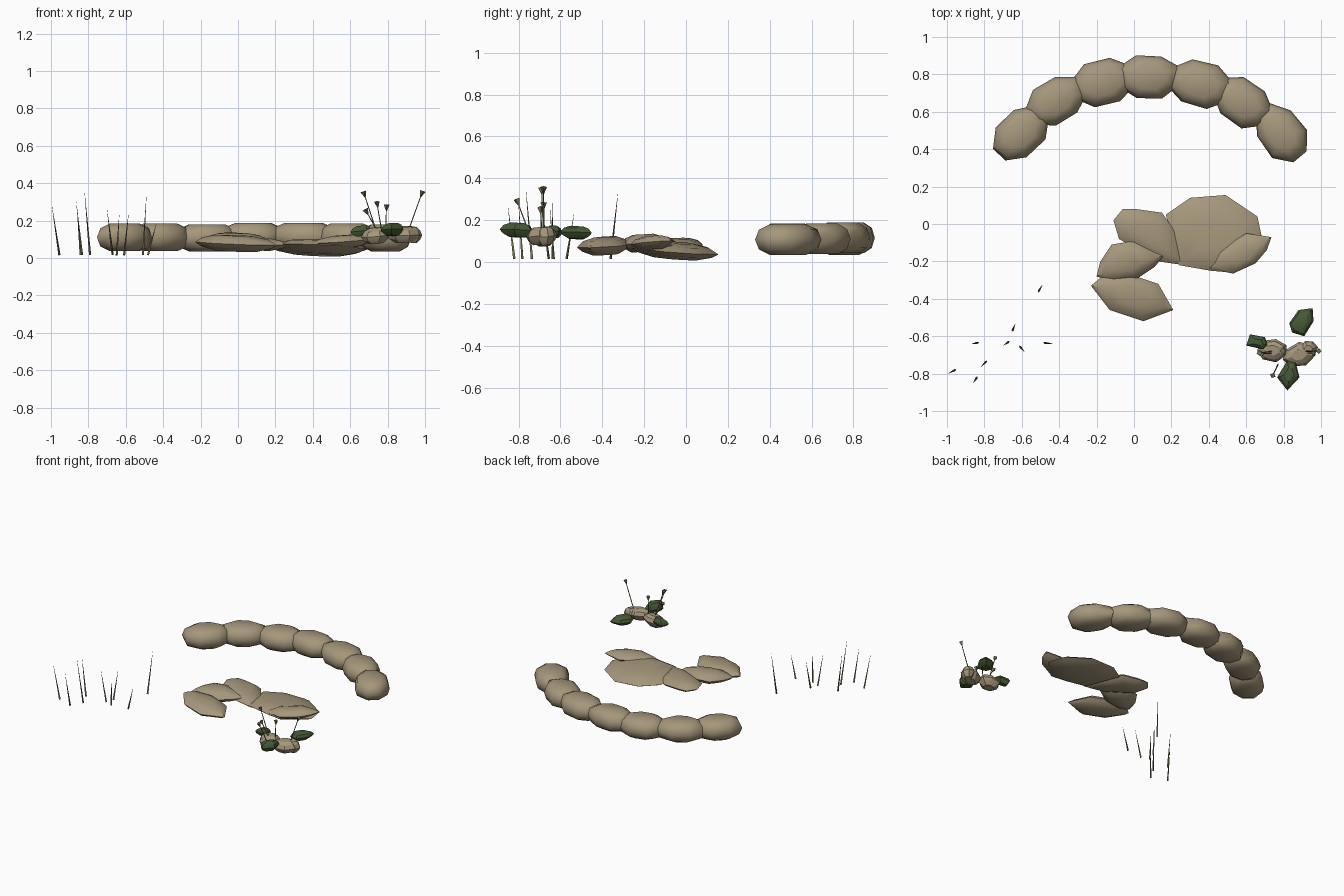
import bpy, bmesh, math, random
from mathutils import Vector

random.seed(4)
cube = bpy.data.objects.get("Cube")
if cube:
    bpy.data.objects.remove(cube)


def material(name, rgb):
    m = bpy.data.materials.new(name)
    m.use_nodes = True
    m.diffuse_color = (*rgb, 1)
    m.node_tree.nodes["Principled BSDF"].inputs["Base Color"].default_value = (*rgb, 1)
    return m


STONE = material("tan stone", (0.38, 0.31, 0.20))
LEAF = material("dark leaf green", (0.06, 0.10, 0.035))
REED = material("olive reed", (0.17, 0.17, 0.08))


def finish(name, bm, mat, angle):
    bmesh.ops.recalc_face_normals(bm, faces=bm.faces)
    mesh = bpy.data.meshes.new(name)
    bm.to_mesh(mesh)
    bm.free()
    mesh.materials.append(mat)
    ob = bpy.data.objects.new(name, mesh)
    bpy.context.collection.objects.link(ob)
    bpy.ops.object.select_all(action='DESELECT')
    ob.select_set(True)
    bpy.context.view_layer.objects.active = ob
    if angle:
        bpy.ops.object.shade_smooth_by_angle(angle=math.radians(angle))
    return ob


LENS = [(0.5, -1), (0.85, -0.5), (1, 0), (0.8, 0.65), (0.45, 1)]
ROUND = [(0.55, -1), (0.88, -0.65), (1, 0), (0.88, 0.65), (0.55, 1)]


def stone(name, outline, z, half, slope=(0, 0), rings=LENS, mat=STONE, angle=42):
    """Closed stone: the outline repeated at several scales and heights."""
    bm = bmesh.new()
    cx = sum(p[0] for p in outline) / len(outline)
    cy = sum(p[1] for p in outline) / len(outline)
    loops = []
    for scale, level in rings:
        loop = []
        for x, y in outline:
            dx, dy = (x - cx) * scale, (y - cy) * scale
            h = z + half * level + slope[0] * dx + slope[1] * dy
            loop.append(bm.verts.new((cx + dx, cy + dy, h)))
        loops.append(loop)
    n = len(outline)
    for a, b in zip(loops, loops[1:]):
        for i in range(n):
            j = (i + 1) % n
            bm.faces.new((a[i], a[j], b[j], b[i]))
    bm.faces.new(loops[0])
    bm.faces.new(loops[-1])
    return finish(name, bm, mat, angle)


def spike(name, start, end, r1, r2, sides=3):
    """Thin tapered stalk between two points."""
    a, b = Vector(start), Vector(end)
    bm = bmesh.new()
    bmesh.ops.create_cone(bm, cap_ends=True, segments=sides,
                          radius1=r1, radius2=r2, depth=(b - a).length)
    turn = (b - a).to_track_quat('Z', 'Y')
    for v in bm.verts:
        v.co = turn @ v.co + (a + b) / 2
    return finish(name, bm, REED, 0)


def oval(cx, cy, rx, ry, turn, n=8, wobble=0.06):
    """Boxy rounded outline turned about its centre."""
    pts = []
    for i in range(n):
        t = 2 * math.pi * (i + 0.5) / n
        k = 1.06 + random.uniform(-wobble, wobble)
        x, y = rx * k * math.cos(t), ry * k * math.sin(t)
        c, s = math.cos(turn), math.sin(turn)
        pts.append((cx + x * c - y * s, cy + x * s + y * c))
    return pts


# Curved border of rounded stones
border = [(-0.61, 0.485, 46, 0.11), (-0.42, 0.655, 32, 0.11), (-0.17, 0.755, 14, 0.107),
          (0.08, 0.785, 0, 0.115), (0.35, 0.75, -15, 0.115), (0.58, 0.65, -33, 0.11),
          (0.79, 0.485, -52, 0.107)]
for i, (x, y, deg, z) in enumerate(border):
    stone(f"border_stone_{i + 1}", oval(x, y, 0.17, 0.118, math.radians(deg)),
          z, 0.073, rings=ROUND, angle=48)

# Flat paving stones
stone("large_flat_stone", [(0.17, 0.05), (0.30, 0.14), (0.49, 0.155), (0.66, 0.04),
      (0.69, -0.10), (0.53, -0.26), (0.41, -0.25), (0.24, -0.22)],
      0.055, 0.038, (-0.04, -0.08))
stone("inner_flat_stone", [(-0.11, 0.02), (-0.06, 0.08), (0.01, 0.08), (0.15, 0.06),
      (0.22, -0.04), (0.27, -0.22), (0.13, -0.20), (-0.08, -0.08)],
      0.077, 0.035, (-0.05, 0))
stone("left_flat_stone", [(-0.20, -0.28), (-0.18, -0.20), (-0.12, -0.11), (0, -0.09),
      (0.16, -0.17), (0.11, -0.23), (0.02, -0.29), (-0.12, -0.31)],
      0.09, 0.042, (0, 0.06))
stone("front_flat_stone", [(-0.23, -0.33), (-0.17, -0.28), (-0.02, -0.27), (0.13, -0.32),
      (0.21, -0.46), (0.05, -0.52), (-0.13, -0.46)],
      0.078, 0.042, (-0.03, 0.04))
stone("right_flat_stone", [(0.40, -0.24), (0.44, -0.15), (0.60, -0.05), (0.735, -0.07),
      (0.71, -0.14), (0.65, -0.21), (0.53, -0.265)],
      0.09, 0.032, (0.06, 0.03))

# Small stones under the plant
for i, (x, y, rx, ry, z) in enumerate([(0.74, -0.675, 0.08, 0.06, 0.12),
                                       (0.88, -0.70, 0.09, 0.06, 0.125),
                                       (0.93, -0.67, 0.05, 0.045, 0.125)]):
    stone(f"plant_stone_{i + 1}", oval(x, y, rx, ry, 0.3 * i, 7, 0.08), z, 0.042,
          (0.1 - 0.1 * i, 0.1), angle=25)

# Dark leafy clumps
stone("back_leaf", [(0.83, -0.53), (0.88, -0.46), (0.955, -0.45), (0.96, -0.52),
      (0.91, -0.60), (0.845, -0.58)], 0.14, 0.03, (0.05, -0.05), mat=LEAF, angle=25)
stone("left_leaf", [(0.60, -0.65), (0.62, -0.59), (0.70, -0.605), (0.715, -0.65),
      (0.69, -0.67)], 0.145, 0.028, (0.1, 0), mat=LEAF, angle=25)
stone("front_leaf", [(0.82, -0.73), (0.865, -0.74), (0.885, -0.82), (0.82, -0.89),
      (0.765, -0.82)], 0.152, 0.034, (0.05, -0.05), mat=LEAF, angle=25)

# Flower stems with small flared heads
flowers = [((0.74, -0.68, 0.14), (0.67, -0.69, 0.355)),
           ((0.77, -0.75, 0.14), (0.742, -0.81, 0.30)),
           ((0.79, -0.68, 0.14), (0.795, -0.68, 0.285)),
           ((0.74, -0.69, 0.15), (0.68, -0.695, 0.26)),
           ((0.91, -0.68, 0.14), (0.988, -0.68, 0.358))]
for i, (base, tip) in enumerate(flowers):
    a, b = Vector(base), Vector(tip)
    neck = b - (b - a).normalized() * 0.035
    spike(f"flower_stem_{i + 1}", a, neck, 0.004, 0.003)
    spike(f"flower_head_{i + 1}", neck, b, 0.002, 0.016, 4)

# Reed blades: base x, base y, lean x, lean y, tip height
reeds = [(-0.955, -0.78, -0.04, -0.02, 0.28), (-0.835, -0.635, -0.03, -0.005, 0.30),
         (-0.84, -0.82, -0.02, -0.03, 0.26), (-0.79, -0.735, -0.03, -0.03, 0.35),
         (-0.67, -0.63, -0.03, -0.02, 0.26), (-0.65, -0.57, 0.015, 0.035, 0.23),
         (-0.61, -0.655, 0.025, -0.03, 0.24), (-0.51, -0.36, 0.02, 0.035, 0.33),
         (-0.48, -0.635, 0.045, -0.005, 0.19)]
for i, (x, y, lx, ly, h) in enumerate(reeds):
    spike(f"reed_blade_{i + 1}", (x, y, 0.015), (x + lx, y + ly, h), 0.007, 0.0005)
